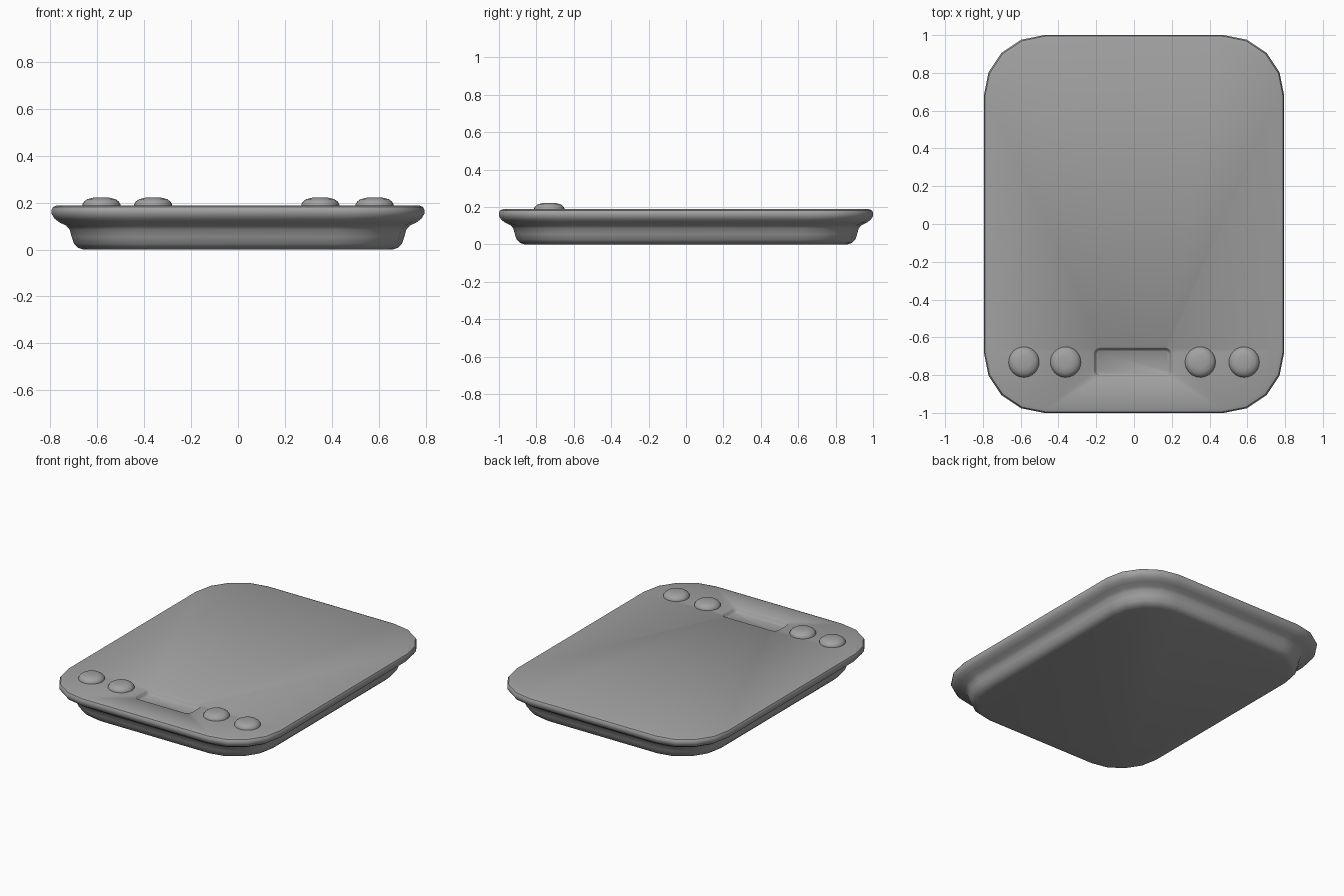
import bpy, bmesh, math

if "Cube" in bpy.data.objects:
    bpy.data.objects.remove(bpy.data.objects["Cube"])

grey = bpy.data.materials.new("plain grey")
grey.use_nodes = True
COLOUR = (0.36, 0.36, 0.36, 1)
grey.diffuse_color = COLOUR
grey.node_tree.nodes["Principled BSDF"].inputs["Base Color"].default_value = COLOUR


def rounded(w, d, rx, ry, steps, cx=0, cy=0):
    """Outline of a rounded rectangle with half sizes w, d, counter-clockwise."""
    pts = []
    for k, (sx, sy) in enumerate([(1, 1), (-1, 1), (-1, -1), (1, -1)]):
        for i in range(steps + 1):
            a = math.pi / 2 * (k + i / steps)
            pts.append((cx + sx * (w - rx) + rx * math.cos(a),
                        cy + sy * (d - ry) + ry * math.sin(a)))
    return pts


def ring(bm, pts, z):
    return [bm.verts.new((x, y, z)) for x, y in pts]


def skin(bm, a, b):
    n = len(a)
    for i in range(n):
        j = (i + 1) % n
        bm.faces.new((a[i], a[j], b[j], b[i]))


def finish(bm, name, angle):
    bmesh.ops.recalc_face_normals(bm, faces=bm.faces)
    mesh = bpy.data.meshes.new(name)
    bm.to_mesh(mesh)
    bm.free()
    mesh.materials.append(grey)
    obj = bpy.data.objects.new(name, mesh)
    bpy.context.collection.objects.link(obj)
    bpy.ops.object.select_all(action='DESELECT')
    obj.select_set(True)
    bpy.context.view_layer.objects.active = obj
    bpy.ops.object.shade_smooth_by_angle(angle=math.radians(angle))


# Body: a stepped side profile (inset from the edge, height) around the outline
W, D, TOP = 0.795, 1.0, 0.188
profile = [(0.135, 0), (0.112, 0.008), (0.095, 0.025), (0.085, 0.055), (0.077, 0.085),
           (0.062, 0.102), (0.035, 0.115), (0.012, 0.132), (0, 0.152),
           (0, 0.17), (0.006, 0.182), (0.022, TOP)]
outline = rounded(W, D, 0.32, 0.32, 4)
bm = bmesh.new()
loops = []
for inset, z in profile:
    fx, fy = 1 - inset / W, 1 - inset / D
    loops.append(ring(bm, [(x * fx, y * fy) for x, y in outline], z))
for a, b in zip(loops, loops[1:]):
    skin(bm, a, b)
bm.faces.new(loops[0][::-1])

# Display recess sunk into the top
recess = [(0, TOP), (0.005, 0.184), (0.012, 0.166), (0.02, 0.16)]
wells = [ring(bm, rounded(0.208 - i, 0.08 - i, 0.035 - i, 0.035 - i, 4, -0.007, -0.733), z)
         for i, z in recess]
for a, b in zip(wells, wells[1:]):
    skin(bm, a, b)
bm.faces.new(wells[-1])

# Top plate between the rim and the recess
rims = [bm.edges.get((r[i], r[i - 1])) for r in (loops[-1], wells[0]) for i in range(len(r))]
bmesh.ops.triangle_fill(bm, use_beauty=True, edges=rims, normal=(0, 0, 1))
finish(bm, "scale_body", 40)

# Four domed buttons
dome = [(0.081, 0.182), (0.081, 0.193), (0.074, 0.205), (0.06, 0.215), (0.035, 0.221)]
buttons = {"right_outer_button": -0.583, "right_inner_button": -0.362,
           "left_inner_button": 0.351, "left_outer_button": 0.583}
for name, x in buttons.items():
    bm = bmesh.new()
    rings = [ring(bm, rounded(r, r, r, r, 6, x, -0.731), z) for r, z in dome]
    for a, b in zip(rings, rings[1:]):
        skin(bm, a, b)
    bm.faces.new(rings[-1])
    bmesh.ops.remove_doubles(bm, verts=bm.verts, dist=0.0005)
    finish(bm, name, 50)
